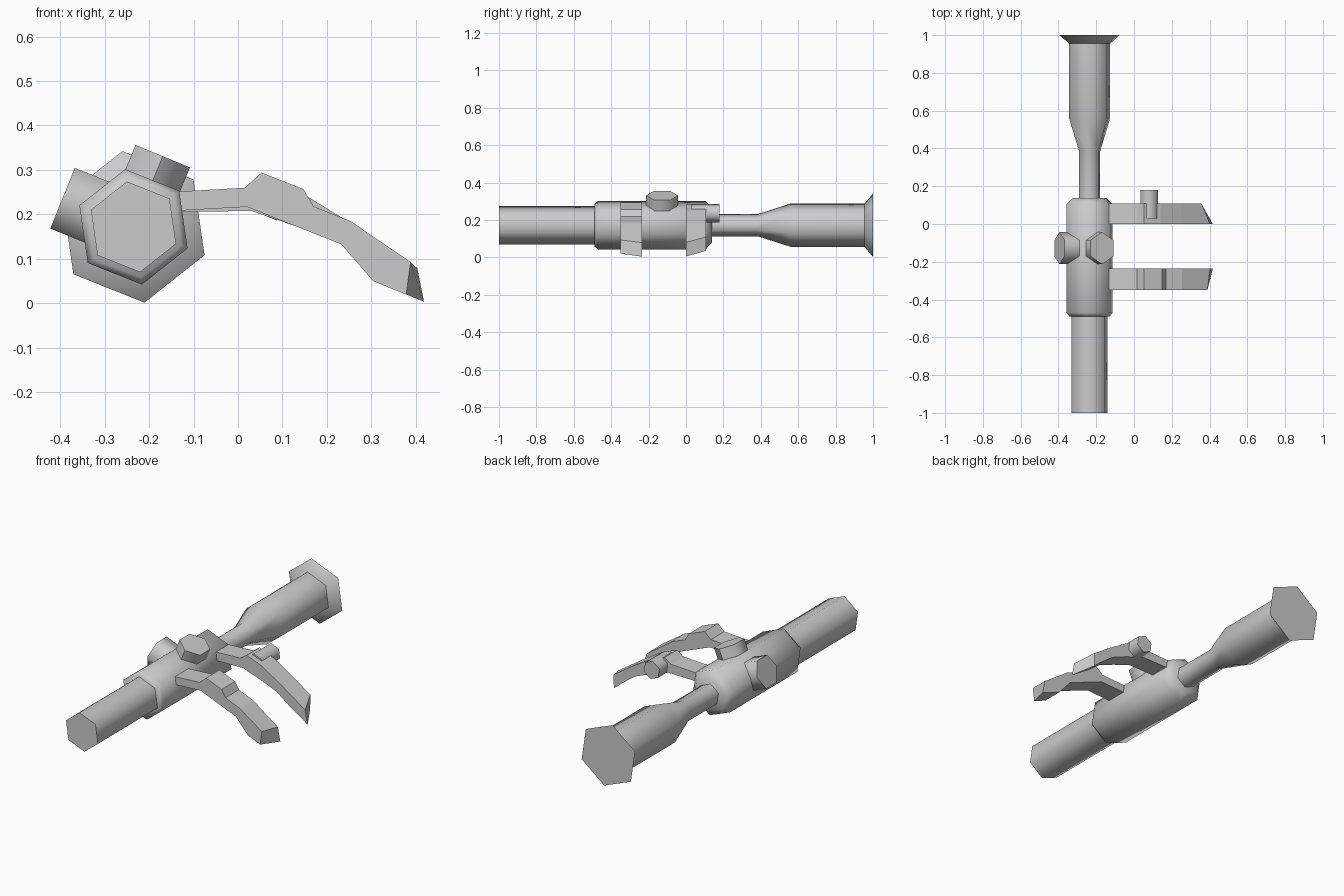
import bpy, bmesh, math
from mathutils import Vector

if "Cube" in bpy.data.objects:
    bpy.data.objects.remove(bpy.data.objects["Cube"])

X, Y, Z = Vector((1, 0, 0)), Vector((0, 1, 0)), Vector((0, 0, 1))
CX, CZ = -0.235, 0.172          # optical axis
AXIS = Vector((CX, 0, CZ))


def finish(name, bm, smooth=True):
    bmesh.ops.recalc_face_normals(bm, faces=bm.faces[:])
    me = bpy.data.meshes.new(name)
    bm.to_mesh(me)
    bm.free()
    ob = bpy.data.objects.new(name, me)
    bpy.context.collection.objects.link(ob)
    if smooth:
        bpy.ops.object.select_all(action='DESELECT')
        ob.select_set(True)
        bpy.context.view_layer.objects.active = ob
        bpy.ops.object.shade_smooth_by_angle(angle=math.radians(65))
    return ob


def hex_tube(name, profile, origin=AXIS, d=Y, u=X, v=Z, turn=98.3, squash=1.0):
    """Six-sided capped lathe; profile is (distance along d, radius)."""
    bm = bmesh.new()
    rings = []
    for t, r in profile:
        ring = []
        for k in range(6):
            a = math.radians(turn + 60 * k)
            ring.append(bm.verts.new(origin + d * t + u * r * math.cos(a)
                                     + v * r * squash * math.sin(a)))
        rings.append(ring)
    for lo, hi in zip(rings, rings[1:]):
        for k in range(6):
            n = (k + 1) % 6
            bm.faces.new((lo[k], lo[n], hi[n], hi[k]))
    bm.faces.new(rings[0])
    bm.faces.new(rings[-1])
    return finish(name, bm)


def arm(name, outline, y0, y1, back_shift):
    """Extrude an xz outline along y; back_shift slants the tip points."""
    bm = bmesh.new()
    front = [bm.verts.new((x, y0, z)) for x, z in outline]
    back = []
    for i, (x, z) in enumerate(outline):
        dx, dz = back_shift.get(i, (0, 0))
        back.append(bm.verts.new((x + dx, y1, z + dz)))
    n = len(outline)
    for i in range(n):
        j = (i + 1) % n
        bm.faces.new((front[i], front[j], back[j], back[i]))
    bm.faces.new(front)
    bm.faces.new(back)
    return finish(name, bm, smooth=False)


# Scope tubes
hex_tube("front_tube", [(-1.0, 0.103), (-0.48, 0.103)])
hex_tube("body", [(-0.49, 0.115), (-0.47, 0.131), (0.105, 0.131), (0.138, 0.095)])
hex_tube("rear_tube", [(0.12, 0.06), (0.385, 0.06), (0.56, 0.117), (0.955, 0.117)])
hex_tube("eyepiece_flare", [(0.955, 0.117), (1.0, 0.172)])

# Adjustment knobs
for name, angle, squash in (("top_knob", 67.5, 0.9), ("side_knob", 158, 1.0)):
    a = math.radians(angle)
    d = Vector((math.cos(a), 0, math.sin(a)))
    hex_tube(name, [(0.06, 0.085), (0.172, 0.085)], AXIS + Y * -0.128,
             d, Y, d.cross(Y), 0, squash)

# Mounting arms with slanted tips
arm("front_arm",
    [(-0.16, 0.25), (0.015, 0.26), (0.053, 0.294), (0.147, 0.257), (0.17, 0.218),
     (0.253, 0.185), (0.388, 0.093), (0.378, 0.02), (0.304, 0.05), (0.232, 0.133),
     (0.02, 0.217), (-0.16, 0.207)],
    -0.35, -0.235, {6: (0.015, -0.014), 7: (0.04, -0.016)})
arm("rear_arm",
    [(-0.16, 0.25), (0.015, 0.258), (0.053, 0.284), (0.14, 0.25), (0.25, 0.183),
     (0.403, 0.08), (0.417, 0.005), (0.31, 0.075), (0.232, 0.133), (0.14, 0.17),
     (0.03, 0.208), (-0.16, 0.205)],
    0.0, 0.108, {5: (-0.045, 0.03), 6: (-0.06, 0.03)})

# Mounting peg
hex_tube("peg", [(0.03, 0.05), (0.18, 0.05)], Vector((0.08, 0, 0.236)))
